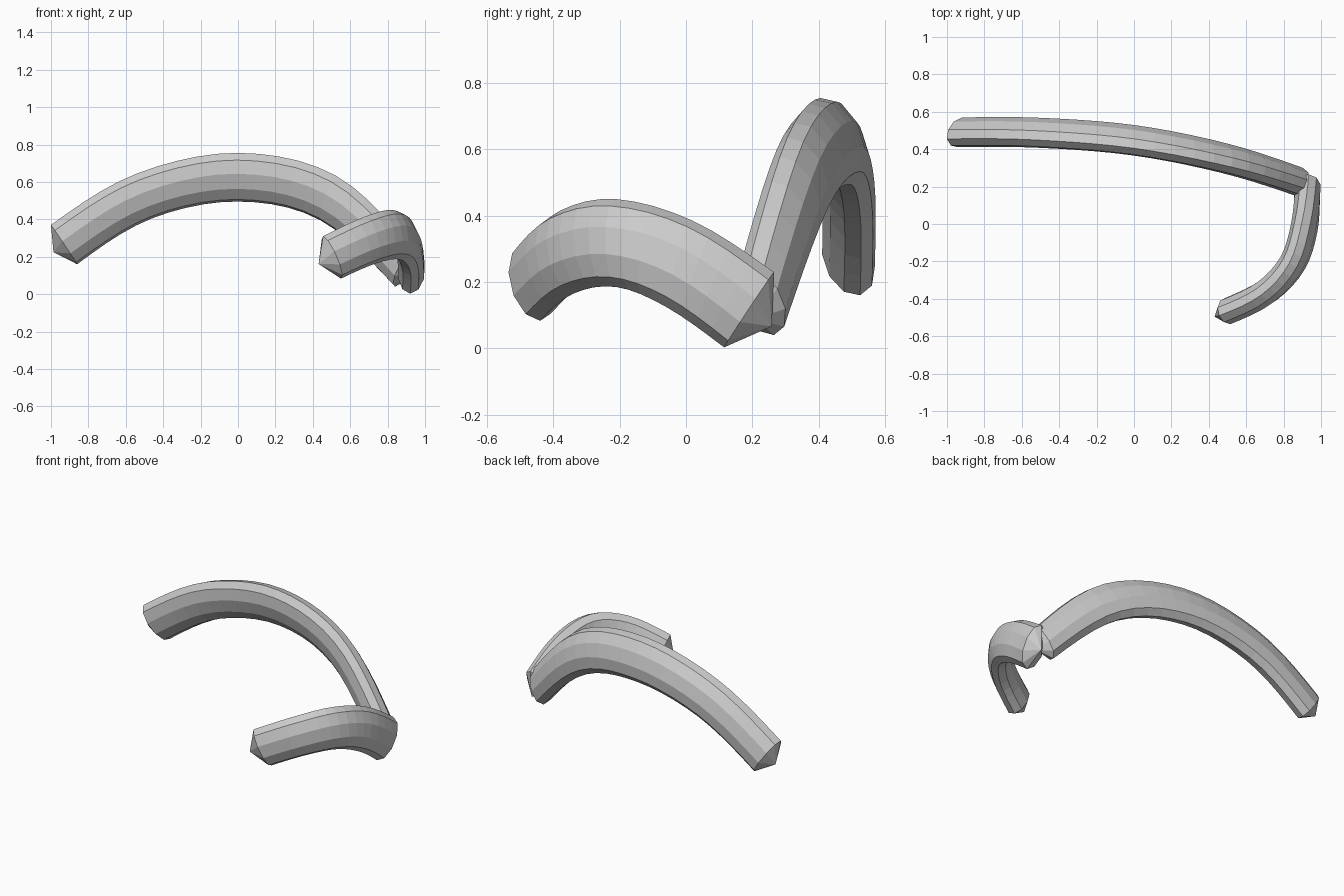
import bpy, bmesh, math
from mathutils import Vector

if "Cube" in bpy.data.objects:
    bpy.data.objects.remove(bpy.data.objects["Cube"])

SIDES = 10


def spline(pts, n):
    """Smooth curve through the points, n steps per span."""
    p = [Vector(q) for q in pts]
    p = [p[0] * 2 - p[1] + (p[2] - p[1] * 2 + p[0]) * 0.5] + p + \
        [p[-1] * 2 - p[-2] + (p[-3] - p[-2] * 2 + p[-1]) * 0.5]
    out = []
    for i in range(1, len(p) - 2):
        a, b, c, d = p[i - 1:i + 3]
        for k in range(n):
            t = k / n
            out.append(0.5 * (2 * b + (c - a) * t + (2 * a - 5 * b + 4 * c - d) * t * t
                              + (3 * b - a - 3 * c + d) * t ** 3))
    out.append(p[-2])
    return out


def swept_bar(name, top, bottom, half_width, steps, tip):
    """Oval bar between an upper and a lower ridge line, with pointed ends."""
    tops, bots = spline(top, steps), spline(bottom, steps)
    mids = [(a + b) / 2 for a, b in zip(tops, bots)]
    bm = bmesh.new()
    rings = []
    last = len(mids) - 1
    for i, m in enumerate(mids):
        tangent = (mids[min(i + 1, last)] - mids[max(i - 1, 0)]).normalized()
        up = tops[i] - m
        side = tangent.cross(up).normalized() * half_width
        rings.append([bm.verts.new(m + up * math.cos(a) + side * math.sin(a))
                      for a in (2 * math.pi * k / SIDES for k in range(SIDES))])
    for r, s in zip(rings, rings[1:]):
        for k in range(SIDES):
            j = (k + 1) % SIDES
            bm.faces.new((r[k], r[j], s[j], s[k]))
    for ring, m, nxt in ((rings[0], mids[0], mids[1]), (rings[-1], mids[-1], mids[-2])):
        apex = bm.verts.new(m + (m - nxt).normalized() * tip)
        for k in range(SIDES):
            bm.faces.new((ring[k], ring[(k + 1) % SIDES], apex))
    bmesh.ops.recalc_face_normals(bm, faces=bm.faces)
    mesh = bpy.data.meshes.new(name)
    bm.to_mesh(mesh)
    bm.free()
    ob = bpy.data.objects.new(name, mesh)
    bpy.context.collection.objects.link(ob)
    return ob


# Long arch across the back
swept_bar("long_arch",
          [(-1, .455, .37), (-.54, .45, .645), (0, .405, .755), (.52, .305, .635), (.93, .185, .24)],
          [(-.86, .525, .16), (-.46, .525, .405), (0, .49, .495), (.44, .40, .395), (.84, .265, .04)],
          .075, 5, .07)

# Short arch curving round the right side to the front
swept_bar("short_arch",
          [(.455, -.49, .31), (.68, -.38, .415), (.83, -.21, .45), (.90, .02, .385), (.935, .265, .23)],
          [(.55, -.44, .083), (.74, -.34, .165), (.865, -.21, .185), (.92, -.06, .125), (.92, .115, .003)],
          .072, 4, .085)
